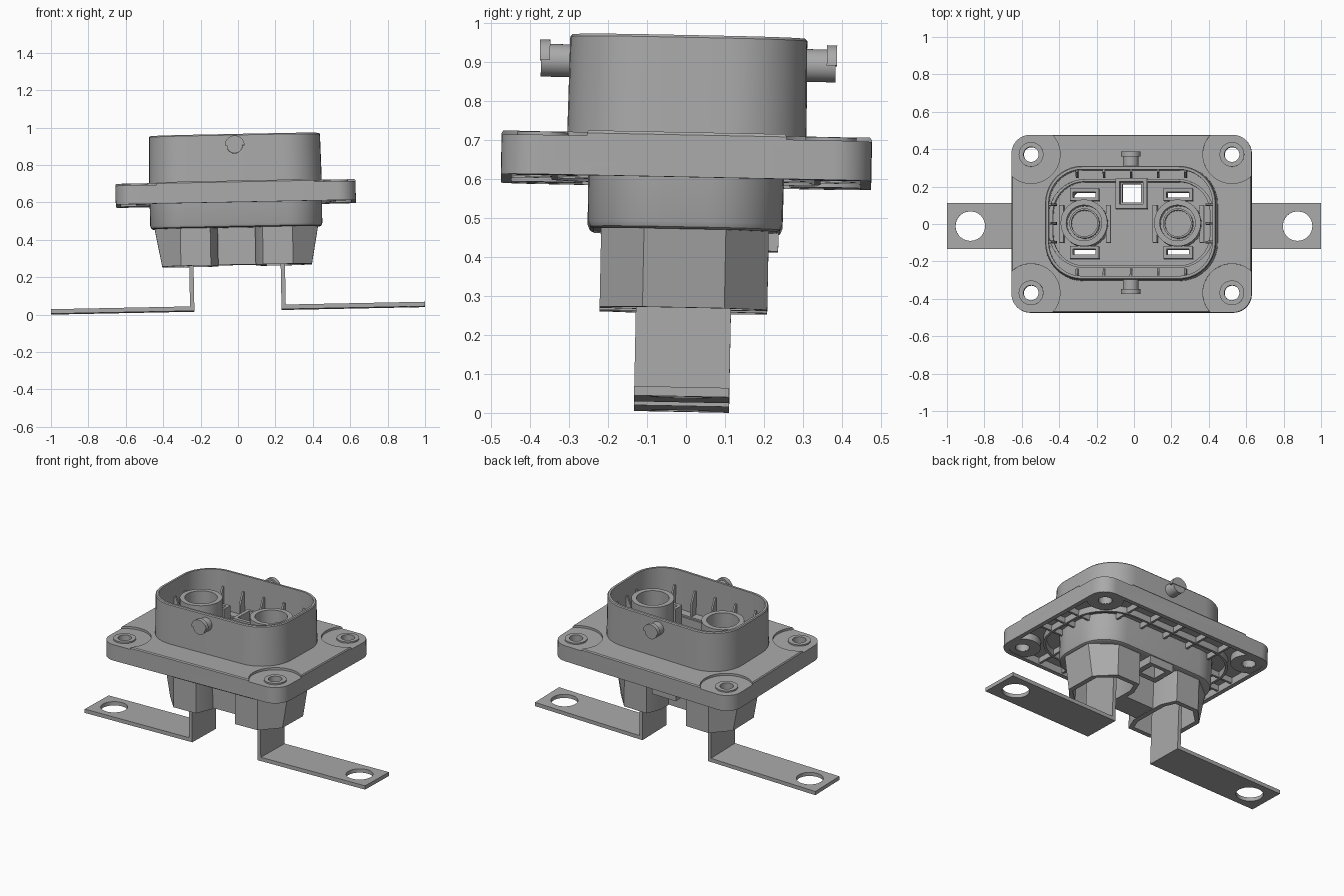
import bpy, bmesh, math
from mathutils import Matrix, Vector

if "Cube" in bpy.data.objects:
    bpy.data.objects.remove(bpy.data.objects["Cube"])

grey = bpy.data.materials.new("mid_grey")
grey.use_nodes = True
grey.diffuse_color = (0.4, 0.4, 0.4, 1)
grey.node_tree.nodes["Principled BSDF"].inputs["Base Color"].default_value = (0.4, 0.4, 0.4, 1)
parts = []


def rounded(hx, hy, r, n=10):
    """Rounded rectangle outline, counter-clockwise."""
    pts = []
    for k, (sx, sy) in enumerate(((1, 1), (-1, 1), (-1, -1), (1, -1))):
        for i in range(n + 1):
            a = math.pi / 2 * (k + i / n)
            pts.append((sx * (hx - r) + r * math.cos(a), sy * (hy - r) + r * math.sin(a)))
    return pts


def circle(r, cx=0, cy=0, n=40):
    return [(cx + r * math.cos(math.tau * i / n), cy + r * math.sin(math.tau * i / n)) for i in range(n)]


def rect(x0, x1, y0, y1):
    return [(x0, y0), (x1, y0), (x1, y1), (x0, y1)]


def loft(name, layers):
    """Closed solid through outlines with equal point counts: [(z, outline), ...]."""
    bm = bmesh.new()
    rings = [[bm.verts.new((x, y, z)) for x, y in pts] for z, pts in layers]
    n = len(rings[0])
    for a, b in zip(rings, rings[1:]):
        for i in range(n):
            j = (i + 1) % n
            bm.faces.new((a[i], a[j], b[j], b[i]))
    bm.faces.new(rings[0][::-1])
    bm.faces.new(rings[-1])
    bmesh.ops.recalc_face_normals(bm, faces=bm.faces)
    me = bpy.data.meshes.new(name)
    bm.to_mesh(me)
    bm.free()
    me.materials.append(grey)
    ob = bpy.data.objects.new(name, me)
    bpy.context.scene.collection.objects.link(ob)
    parts.append(ob)
    return ob


def prism(name, pts, z0, z1):
    return loft(name, [(z0, pts), (z1, pts)])


def cut(ob, *holes):
    """Subtract prisms (outline, z0, z1) from a part."""
    for pts, z0, z1 in holes:
        tool = prism("cutter", pts, z0, z1)
        parts.remove(tool)
        mod = ob.modifiers.new("cut", 'BOOLEAN')
        mod.operation, mod.solver, mod.object = 'DIFFERENCE', 'EXACT', tool
        bpy.context.view_layer.objects.active = ob
        bpy.ops.object.modifier_apply(modifier=mod.name)
        bpy.data.objects.remove(tool)
    return ob


corners = [(sx * 0.537, sy * 0.37) for sx in (-1, 1) for sy in (-1, 1)]
sides = (("right", -1), ("left", 1))
signal_y = 0.165
signal_hole = rect(-0.05, 0.05, signal_y - 0.05, signal_y + 0.05)


def slots(cx):
    return [rect(cx - 0.06, cx + 0.06, min(s * 0.137, s * 0.168), max(s * 0.137, s * 0.168)) for s in (-1, 1)]


# Mounting flange with lowered corner pads and a hollow underside
outline = rounded(0.642, 0.475, 0.1)
flange = loft("flange", [(0.595, outline), (0.703, outline), (0.71, rounded(0.637, 0.47, 0.095))])
cut(flange, (rounded(0.44, 0.235, 0.19), 0.5, 0.8), (rounded(0.615, 0.448, 0.08), 0.55, 0.64))
for cx, cy in corners:
    cut(flange, (circle(0.155, cx, cy, 64), 0.696, 0.8), (circle(0.042, cx, cy), 0.5, 0.8))
    cut(prism("corner_boss", circle(0.105, cx, cy), 0.597, 0.66), (circle(0.042, cx, cy), 0.5, 0.8))
    cut(prism("bushing", circle(0.066, cx, cy), 0.6, 0.705), (circle(0.04, cx, cy), 0.5, 0.8))

# Ribs under the flange
ring = prism("underside_ring", rounded(0.535, 0.345, 0.25), 0.6, 0.645)
cut(ring, (rounded(0.52, 0.33, 0.235), 0.5, 0.7))
for i in range(5):
    x = (i - 2) * 0.17
    for s in (-1, 1):
        prism("underside_rib", rect(x - 0.007, x + 0.007, *sorted((s * 0.24, s * 0.455))), 0.605, 0.645)
for y in (-0.12, 0, 0.12):
    for s in (-1, 1):
        prism("underside_rib", rect(*sorted((s * 0.45, s * 0.62)), y - 0.007, y + 0.007), 0.605, 0.645)

# Tall mating shell
shell = loft("shell", [(0.7, rounded(0.462, 0.307, 0.205)), (0.957, rounded(0.457, 0.304, 0.2)),
                       (0.963, rounded(0.452, 0.299, 0.195))])
cut(shell, (rounded(0.438, 0.285, 0.18), 0.6, 1.1))

# Lower body with floor
body = loft("lower_body", [(0.466, rounded(0.445, 0.235, 0.175)), (0.471, rounded(0.454, 0.244, 0.184)),
                           (0.485, rounded(0.46, 0.25, 0.19)), (0.7, rounded(0.462, 0.252, 0.192))])
cut(body, (rounded(0.42, 0.225, 0.17), 0.5, 0.8), (signal_hole, 0.4, 0.6))

# Fins on the inner walls
def fin(x, y, dx, dy):
    w, d = (0.006, 0.022) if dy else (0.022, 0.006)
    low = rect(x - w, x + w, y - d, y + d)
    tip = [(px + (dx * 0.03 if px * dx < x * dx else 0), py + (dy * 0.03 if py * dy < y * dy else 0))
           for px, py in low]
    loft("wall_fin", [(0.69, low), (0.79, low), (0.86, tip)])


for s in (-1, 1):
    for x in (-0.29, -0.145, 0, 0.145, 0.29):
        fin(x, s * 0.265, 0, s)
    for y in (-0.1, 0, 0.1):
        fin(s * 0.42, y, s, 0)

for side, s in sides:
    cx = s * 0.25
    # Terminal tower with guide frames
    cut(body, *[(p, 0.4, 0.6) for p in slots(cx)])
    tower = prism(side + "_terminal_tower", circle(0.125, cx), 0.49, 0.9)
    cut(tower, (circle(0.095, cx), 0.62, 1.0))
    core = prism(side + "_contact", circle(0.08, cx), 0.55, 0.8)
    cut(core, (circle(0.07, cx), 0.66, 1.0))
    for slot, t in zip(slots(cx), (-1, 1)):
        frame = prism(side + "_guide_frame", rect(cx - 0.078, cx + 0.078, *sorted((t * 0.122, t * 0.188))), 0.49, 0.8)
        cut(frame, (slot, 0.4, 0.9))
    for t in (-1, 1):
        prism(side + "_tower_wing", rect(cx + t * 0.125 - 0.012, cx + t * 0.125 + 0.012, -0.1, 0.1), 0.49, 0.72)

    # Faceted, hollow terminal housing below the body
    def housing(outer, inset=0.0):
        i = inset
        half = [(0.10 + i, 0.12), (0.14 + i / 2, 0.215 - i), (0.30 - i / 2, 0.215 - i), (outer - i, 0.105)]
        pts = half + [(x, -y) for x, y in half[::-1]]
        return [(s * x, y) for x, y in pts]

    lobe = loft(side + "_housing", [(0.265, housing(0.4)), (0.475, housing(0.438))])
    cut(lobe, (housing(0.4, 0.03), 0.2, 0.44), *[(p, 0.4, 0.55) for p in slots(cx)])

    # Bent busbar with bolt hole
    prism(side + "_busbar_riser", rect(*sorted((s * 0.233, s * 0.256)), -0.122, 0.122), 0.0255, 0.52)
    plate = prism(side + "_busbar_foot", rect(*sorted((s * 0.233, s * 0.9995)), -0.122, 0.122), 0.025, 0.049)
    cut(plate, (circle(0.079, s * 0.875), 0, 0.1))

# Bridge between the housings
prism("housing_bridge", rect(-0.12, 0.12, -0.1, 0.05), 0.268, 0.475)

# Signal socket
socket = prism("signal_socket", rect(-0.085, 0.085, signal_y - 0.085, signal_y + 0.075), 0.42, 0.78)
cut(socket, (signal_hole, 0.3, 0.9), (rect(-0.062, 0.062, signal_y - 0.062, signal_y + 0.058), 0.6, 0.9))

# Locking pegs, turned to point out of the front and back
for t, end in ((-1, "front"), (1, "back")):
    turn = Matrix.Translation((0, 0, 0.9)) @ Matrix.Rotation(-t * math.pi / 2, 4, 'X')
    stem = prism(end + "_peg_stem", circle(0.042), 0.29, 0.378)
    upper = [(0.053 * math.cos(math.pi * i / 20), -t * 0.053 * math.sin(math.pi * i / 20)) for i in range(21)]
    head = prism(end + "_peg_head", upper, 0.355, 0.381)
    for ob in (stem, head):
        ob.data.transform(turn)

# Slight lean of the whole assembly
lean = (Matrix.Translation((0.0005, -0.012, -0.0025)) @ Matrix.Rotation(-0.02, 4, 'Y')
        @ Matrix.Rotation(-0.02, 4, 'X'))
bpy.ops.object.select_all(action='DESELECT')
for ob in parts:
    ob.data.transform(lean)
    ob.select_set(True)
bpy.context.view_layer.objects.active = parts[0]
bpy.ops.object.shade_smooth_by_angle(angle=math.radians(30))
